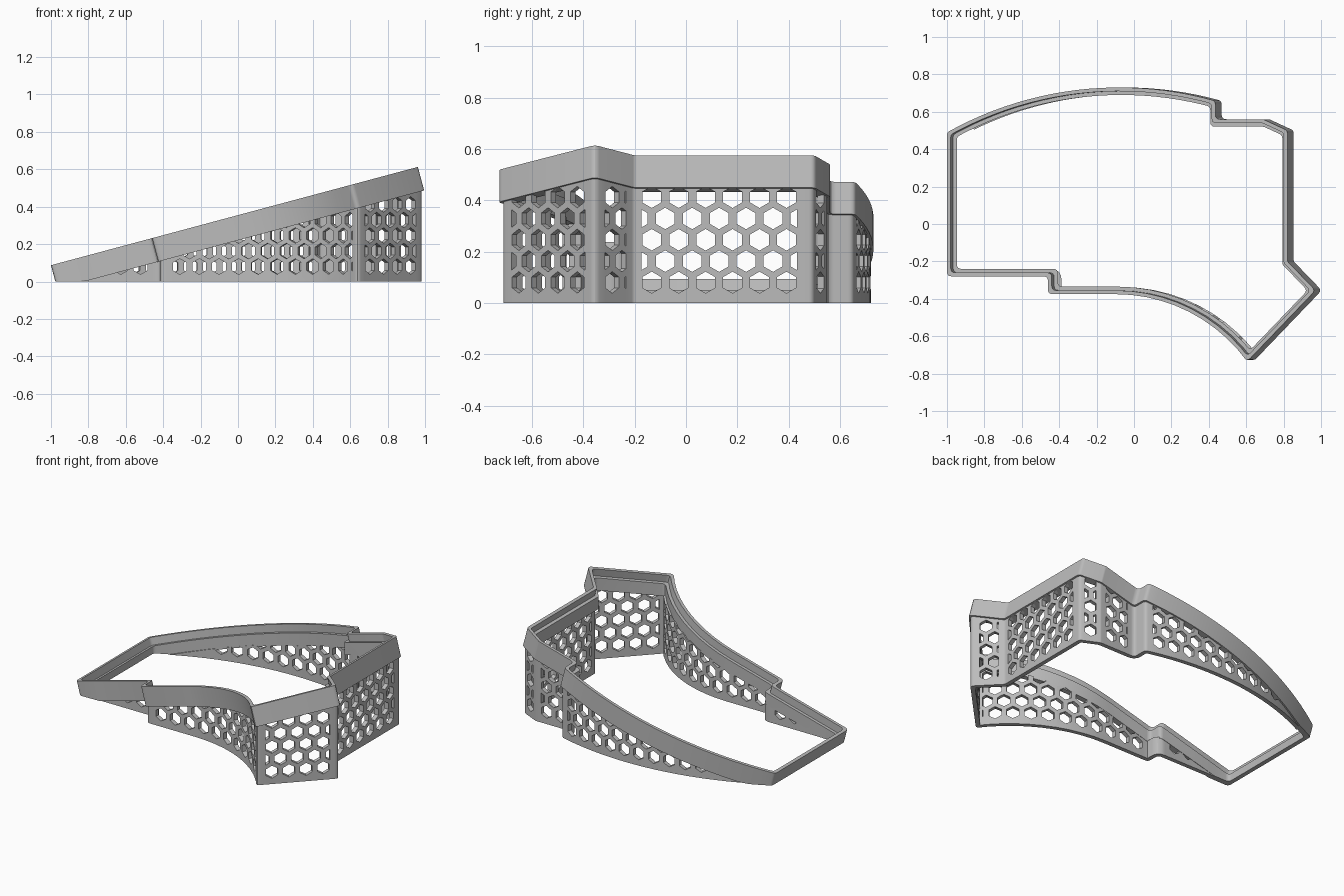
import bpy, bmesh, math
from mathutils import Vector

if "Cube" in bpy.data.objects:
    bpy.data.objects.remove(bpy.data.objects["Cube"], do_unlink=True)

TILT = math.radians(15)
SLOPE = math.tan(TILT)
NORMAL = Vector((-math.sin(TILT), 0, math.cos(TILT)))
RIM_H = 0.13                     # rim height along the tilted normal
SHIFT = RIM_H * math.sin(TILT)   # sideways drift from rim top to rim bottom

grey = bpy.data.materials.new("plain_grey")
grey.use_nodes = True
grey.diffuse_color = (0.5, 0.5, 0.5, 1)
grey.node_tree.nodes["Principled BSDF"].inputs["Base Color"].default_value = (0.5, 0.5, 0.5, 1)


def top_z(x):
    return 0.355 + SLOPE * x


def under_rim_z(x):
    return top_z(x - SHIFT) - RIM_H * math.cos(TILT)


def arc(cx, cy, r, x0, x1, n):
    """Upper part of a circle between two x positions."""
    a0, a1 = (math.acos((x - cx) / r) for x in (x0, x1))
    return [Vector((cx + r * math.cos(a0 + (a1 - a0) * i / n),
                    cy + r * math.sin(a0 + (a1 - a0) * i / n))) for i in range(n + 1)]


def offset(pts, d):
    """Move a counter-clockwise outline inward with mitred corners."""
    out = []
    for i, p in enumerate(pts):
        a = (p - pts[i - 1]).normalized()
        b = (pts[(i + 1) % len(pts)] - p).normalized()
        na, nb = Vector((-a.y, a.x)), Vector((-b.y, b.x))
        out.append(p + (na + nb) * d / (1 + na.dot(nb)))
    return out


def rounded(pts, r=0.025, steps=4):
    """Replace each real corner by a small curve."""
    out = []
    for i, p in enumerate(pts):
        a = (pts[i - 1] - p).normalized()
        b = (pts[(i + 1) % len(pts)] - p).normalized()
        if a.angle(b) > 2.9:
            out.append(p)
            continue
        t = min(r / math.tan(a.angle(b) / 2), r)
        for k in range(steps + 1):
            f = k / steps
            out.append(p + a * t * (1 - f) ** 2 + b * t * f ** 2)
    return out


def finish(bm, name, thickness=0):
    """Turn a bmesh into an object, thickened inward when asked."""
    mesh = bpy.data.meshes.new(name)
    bm.to_mesh(mesh)
    bm.free()
    mesh.materials.append(grey)
    ob = bpy.data.objects.new(name, mesh)
    bpy.context.collection.objects.link(ob)
    bpy.ops.object.select_all(action="DESELECT")
    ob.select_set(True)
    bpy.context.view_layer.objects.active = ob
    if thickness:
        mod = ob.modifiers.new("thickness", "SOLIDIFY")
        mod.thickness = thickness
        mod.offset = -1
        mod.use_even_offset = True
        bpy.ops.object.modifier_apply(modifier=mod.name)
    bpy.ops.object.shade_smooth_by_angle(angle=math.radians(25))


# Plan outline of the rim top, counter-clockwise
front_arc = arc(-0.1, -1.245, 0.87, -0.1, 0.605, 10)
back_arc = arc(-0.08, -1.15, 1.88, 0.435, -1.0, 22)
corners = [Vector(c) for c in ((-1, -0.28), (-0.85, -0.28), (-0.46, -0.28), (-0.46, -0.375))]
side = [Vector(c) for c in ((0.97, -0.355), (0.82, -0.2), (0.82, 0.5), (0.69, 0.56), (0.435, 0.56))]
outline = corners + front_arc + side + back_arc

# Tilted rim with an inner ledge, trimmed where it meets the ground
loops = []
for inset, depth in ((0, 0), (0, RIM_H), (0.04, 0.05), (0.02, 0.05), (0.02, 0)):
    loop = []
    for p in rounded(offset(outline, inset)):
        top = Vector((p.x, p.y, top_z(p.x)))
        loop.append(top - NORMAL * min(depth, top.z / NORMAL.z))
    loops.append(loop)
# The ledge drops straight down to the underside
loops.insert(2, [Vector((p.x, p.y, max(0, under_rim_z(p.x)))) for p in loops[2]])
rim = bmesh.new()
rows = [[rim.verts.new(p) for p in loop] for loop in loops]
for j, row in enumerate(rows):
    nxt = rows[(j + 1) % len(rows)]
    for i in range(len(row)):
        k = (i + 1) % len(row)
        rim.faces.new((row[i], row[k], nxt[k], nxt[i]))
bmesh.ops.recalc_face_normals(rim, faces=rim.faces)
finish(rim, "tilted_rim")

# Upright wall path, measured by its running length
key = offset([p + Vector((SHIFT, 0)) for p in outline], 0.01)
path = rounded(key)
path.append(path[0])
run = [0]
for a, b in zip(path, path[1:]):
    run.append(run[-1] + (b - a).length)
TOTAL = run[-1]
PITCH, ROW, HEX, WALL = 0.105, 0.083, 0.042, 0.028


def point(u):
    u %= TOTAL
    i = max(k for k in range(len(path) - 1) if run[k] <= u)
    return path[i].lerp(path[i + 1], (u - run[i]) / (run[i + 1] - run[i]))


def run_at(index):
    return min(zip(path, run), key=lambda pr: (pr[0] - key[index]).length)[1]


def slice_sheet(bm, co, no, clear):
    bmesh.ops.bisect_plane(bm, geom=bm.verts[:] + bm.edges[:] + bm.faces[:], dist=1e-6,
                           plane_co=co, plane_no=no, clear_outer=clear)


def stand_up(bm, lo, hi, name):
    """Trim a flat sheet, bend it along the path and cut it under the rim."""
    bmesh.ops.remove_doubles(bm, verts=bm.verts[:], dist=1e-5)
    slice_sheet(bm, (lo, 0, 0), (-1, 0, 0), True)
    slice_sheet(bm, (hi, 0, 0), (1, 0, 0), True)
    slice_sheet(bm, (0, 0, 0), (0, 0, -1), True)
    for r in run[:-1] + [r + TOTAL for r in run]:
        if lo + 1e-4 < r < hi - 1e-4:
            slice_sheet(bm, (r, 0, 0), (1, 0, 0), False)
    for v in bm.verts:
        p = point(v.co.x)
        v.co = (p.x, p.y, v.co.z)
    slice_sheet(bm, (0, 0, under_rim_z(0) + 0.012), NORMAL, True)
    finish(bm, name, WALL)


def hole_panel(lo, hi):
    """Honeycomb sheet: one cell per lattice point, open in the middle."""
    bm = bmesh.new()
    for row in range(-1, 7):
        z = 0.08 + ROW * row
        u = lo + 0.04 - PITCH - (PITCH / 2 if row % 2 else 0)
        while u < hi + PITCH:
            cell, hole = [], []
            for k in range(6):
                ang = math.radians(60 * k + 30)
                c, s = math.cos(ang), math.sin(ang)
                cell.append(bm.verts.new((u + PITCH / math.sqrt(3) * c, 0, z + ROW * 2 / 3 * s)))
                hole.append((u + HEX * c, 0, z + HEX * s))
            if 0 <= row <= 4:
                hole = [bm.verts.new(h) for h in hole]
                for k in range(6):
                    m = (k + 1) % 6
                    bm.faces.new((cell[k], cell[m], hole[m], hole[k]))
            else:
                bm.faces.new(cell)
            u += PITCH
    stand_up(bm, lo, hi, "perforated_panel")


def plain_post(lo, hi):
    """Solid strip of wall between two panels."""
    bm = bmesh.new()
    bm.faces.new([bm.verts.new(c) for c in ((lo, 0, 0), (hi, 0, 0), (hi, 0, 0.6), (lo, 0, 0.6))])
    stand_up(bm, lo, hi, "corner_post")


# Panels as first corner, last corner, start margin, end margin
tip = len(corners) + len(front_arc)      # index of the pointed corner
back = tip + len(side)
spans = []
for first, last, start, end in ((1, 2, 0.15, 0.03), (3, tip - 1, 0.06, 0.04), (tip - 1, tip, 0.05, 0.05),
                                (tip, tip + 1, 0.05, 0.04), (tip + 1, tip + 2, 0.03, 0.06),
                                (tip + 2, tip + 3, 0.03, 0.03), (tip + 3, tip + 4, 0.04, 0.05),
                                (back, len(key) - 1, 0.05, 0.36)):
    spans.append((run_at(first) + start, run_at(last) - end))
for i, (lo, hi) in enumerate(spans):
    hole_panel(lo, hi)
    following = spans[i + 1][0] if i + 1 < len(spans) else spans[0][0] + TOTAL
    plain_post(hi, following)
